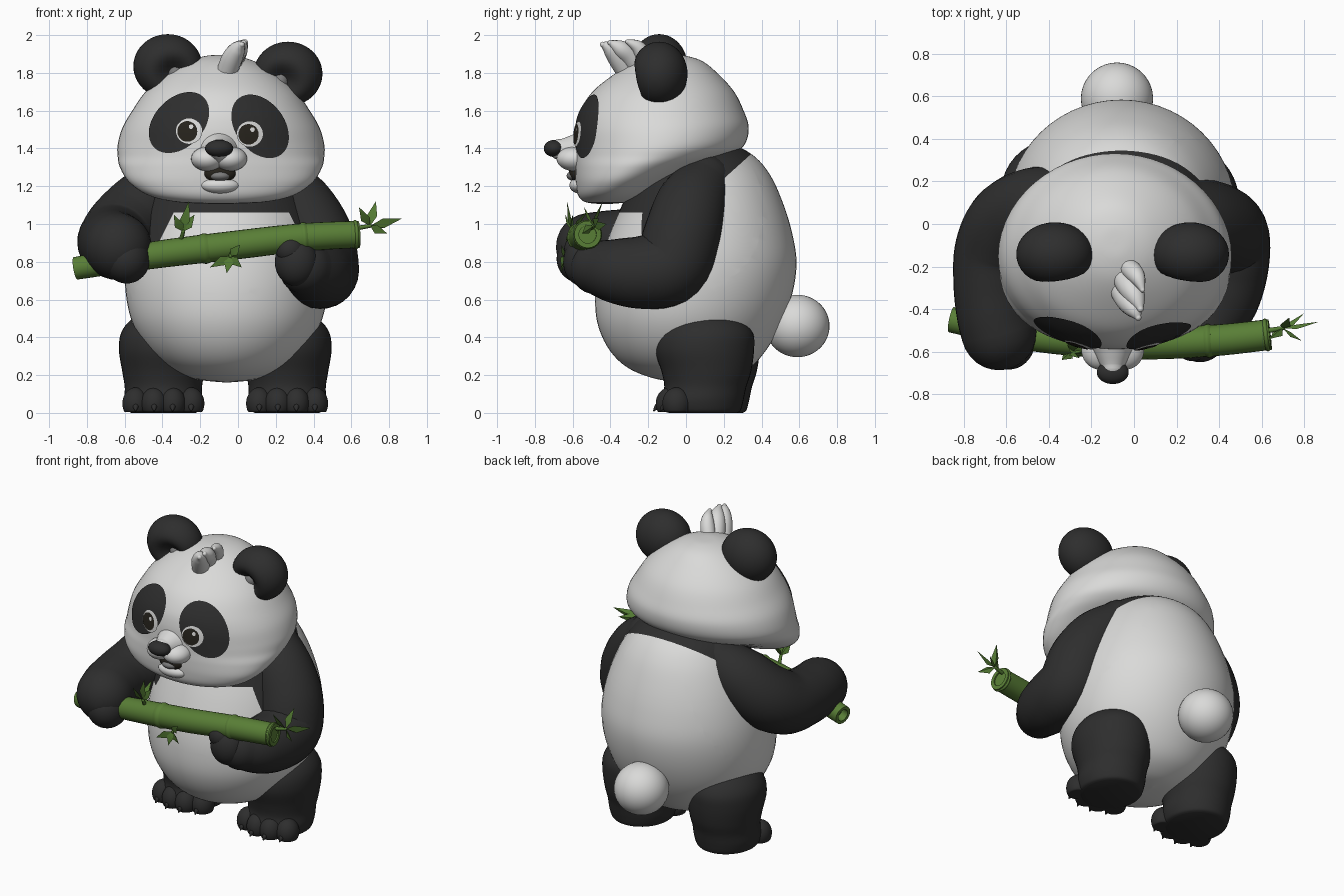
import bpy, bmesh, math
from mathutils import Vector
from mathutils.bvhtree import BVHTree

if "Cube" in bpy.data.objects:
    bpy.data.objects.remove(bpy.data.objects["Cube"])


def material(name, r, g, b):
    m = bpy.data.materials.new(name)
    m.diffuse_color = (r, g, b, 1)
    m.use_nodes = True
    m.node_tree.nodes["Principled BSDF"].inputs["Base Color"].default_value = m.diffuse_color
    return m


WHITE = material("white fur", 0.70, 0.70, 0.69)
BLACK = material("black fur", 0.027, 0.027, 0.027)
GREY = material("inner grey", 0.20, 0.20, 0.20)
GREEN = material("bamboo green", 0.10, 0.21, 0.037)
LEAF = material("leaf green", 0.085, 0.19, 0.032)
IRIS = material("dark iris", 0.02, 0.017, 0.012)


def finish(name, bm, *mats, angle=50):
    bmesh.ops.recalc_face_normals(bm, faces=bm.faces)
    me = bpy.data.meshes.new(name)
    bm.to_mesh(me)
    bm.free()
    ob = bpy.data.objects.new(name, me)
    bpy.context.collection.objects.link(ob)
    for m in mats:
        me.materials.append(m)
    bpy.ops.object.select_all(action='DESELECT')
    ob.select_set(True)
    bpy.context.view_layer.objects.active = ob
    bpy.ops.object.shade_smooth_by_angle(angle=math.radians(angle))
    return ob


def smooth_points(pts, n=6):
    """Catmull-Rom through tuples of any length."""
    p = [pts[0]] + list(pts) + [pts[-1]]
    out = []
    for i in range(1, len(p) - 2):
        for k in range(n):
            t = k / n
            out.append([0.5 * (2 * b + (c - a) * t + (2 * a - 5 * b + 4 * c - d) * t * t
                               + (3 * b - a - 3 * c + d) * t ** 3)
                        for a, b, c, d in zip(p[i - 1], p[i], p[i + 1], p[i + 2])])
    return out + [list(pts[-1])]


def skin(rings):
    """Mesh through a list of vertex rings, closed at both ends."""
    bm = bmesh.new()
    vr = [[bm.verts.new(co) for co in ring] for ring in rings]
    n = len(vr[0])
    for a, b in zip(vr, vr[1:]):
        for i in range(n):
            bm.faces.new((a[i], a[(i + 1) % n], b[(i + 1) % n], b[i]))
    bm.faces.new(vr[0])
    bm.faces.new(vr[-1])
    return bm


def loft(cx, rows, seg=56):
    """Rows of (z, half width, front y, back y) stacked upwards."""
    rings = []
    for z, rx, y0, y1 in smooth_points(rows):
        rx, ry, cy = max(rx, 0.002), max((y1 - y0) / 2, 0.002), (y0 + y1) / 2
        rings.append([(cx + rx * math.cos(2 * math.pi * i / seg),
                       cy + ry * math.sin(2 * math.pi * i / seg), z) for i in range(seg)])
    return skin(rings)


ROUND = [(math.sin(a * math.pi / 14), math.cos(a * math.pi / 14)) for a in range(1, 7)] + [(1, 0.03)]


def tube(name, pts, mat, head=ROUND, tail=ROUND, seg=28):
    """Round limb along points (x, y, z, radius) with end profiles of (offset, scale)."""
    s = smooth_points(pts)
    c = [Vector(p[:3]) for p in s]
    tan = [(c[min(i + 1, len(c) - 1)] - c[max(i - 1, 0)]).normalized() for i in range(len(c))]
    st = [(p, t, q[3]) for p, t, q in zip(c, tan, s)]
    r0, r1 = s[0][3], s[-1][3]
    st = ([(c[0] - tan[0] * o * r0, tan[0], r0 * k) for o, k in reversed(head)] + st
          + [(c[-1] + tan[-1] * o * r1, tan[-1], r1 * k) for o, k in tail])
    n, rings = st[0][1].orthogonal(), []
    for p, t, r in st:
        n = (n - t * n.dot(t)).normalized()
        b = t.cross(n)
        rings.append([p + (n * math.cos(2 * math.pi * i / seg) + b * math.sin(2 * math.pi * i / seg)) * r
                      for i in range(seg)])
    return finish(name, skin(rings), mat)


def ball(name, c, r, mat, dent=None):
    """Ellipsoid resting above the ground, with an optional hollow in its front."""
    bm = bmesh.new()
    bmesh.ops.create_uvsphere(bm, u_segments=36, v_segments=24, radius=1)
    for v in bm.verts:
        if dent and v.co.y < 0:
            d = (v.co.x - dent[0]) ** 2 + (v.co.z - dent[1]) ** 2
            v.co.y += 0.7 * math.exp(-d / 0.2) * -v.co.y
        v.co = Vector((c[i] + v.co[i] * r[i] for i in range(3)))
        v.co.z = max(v.co.z, 0.004)
    return finish(name, bm, mat, angle=80)


# Torso: white with a black shoulder yoke, cut along the colour borders
bm = loft(-0.06, [(0.16, 0, 0, 0.1), (0.18, 0.17, -0.16, 0.22), (0.24, 0.31, -0.31, 0.34), (0.34, 0.42, -0.41, 0.43),
                  (0.48, 0.50, -0.47, 0.51), (0.64, 0.535, -0.48, 0.565), (0.8, 0.535, -0.455, 0.585),
                  (0.96, 0.505, -0.40, 0.56), (1.12, 0.45, -0.33, 0.51), (1.26, 0.38, -0.27, 0.445),
                  (1.36, 0.30, -0.22, 0.36), (1.42, 0.16, -0.1, 0.24), (1.43, 0, 0.05, 0.07)])
for co, no in (((0, 0, 1.06), (0, 0, 1)), ((0, 0, 1.06), (0, -0.9, 1)),
               ((0.28, 0, 1.04), (2, 0, 1)), ((-0.35, 0, 1.04), (-2, 0, 1))):
    bmesh.ops.bisect_plane(bm, geom=bm.verts[:] + bm.edges[:] + bm.faces[:], plane_co=co, plane_no=no)
for f in bm.faces:
    m = f.calc_center_median()
    flank = m.y < 0.1 and m.z > 0.9 and (m.z + 2 * m.x > 1.6 or m.z - 2 * m.x > 1.74)
    f.material_index = int(flank or m.z > 1.06 + 0.9 * max(0, m.y))
finish("torso", bm, WHITE, BLACK)
ball("tail", (-0.08, 0.59, 0.46), (0.17, 0.17, 0.165), WHITE)

# Head
bm = loft(-0.09, [(1.105, 0, -0.44, -0.42), (1.115, 0.22, -0.53, -0.32), (1.15, 0.38, -0.57, -0.22),
                  (1.22, 0.485, -0.585, -0.09), (1.3, 0.535, -0.59, 0.09), (1.36, 0.547, -0.59, 0.235),
                  (1.42, 0.547, -0.59, 0.31), (1.51, 0.522, -0.585, 0.332), (1.6, 0.47, -0.56, 0.305),
                  (1.7, 0.40, -0.495, 0.255), (1.79, 0.30, -0.385, 0.175), (1.86, 0.18, -0.27, 0.09),
                  (1.89, 0.08, -0.17, 0.0), (1.895, 0, -0.09, -0.08)])
bmesh.ops.recalc_face_normals(bm, faces=bm.faces)
bm.normal_update()
head_tree = BVHTree.FromBMesh(bm)
finish("head", bm, WHITE)


def decal(name, cx, cz, a, b, tilt, mat, lift):
    """Ellipse laid on the front of the head."""
    bm = bmesh.new()
    co, si, n, m = math.cos(tilt), math.sin(tilt), 48, 8
    rows = []
    for j in range(m + 1):
        row = []
        for i in range(n):
            k, t = max(j, 0.02) / m, 2 * math.pi * i / n
            u, w = a * k * math.cos(t), b * k * math.sin(t)
            x, z = cx + u * co - w * si, cz + u * si + w * co
            hit, no, _, _ = head_tree.ray_cast(Vector((x, -2, z)), Vector((0, 1, 0)))
            row.append(bm.verts.new(hit + no * lift * (1 if no.y < 0 else -1)))
        rows.append(row)
    for p, q in zip(rows, rows[1:]):
        for i in range(n):
            bm.faces.new((p[i], p[(i + 1) % n], q[(i + 1) % n], q[i]))
    ob = finish(name, bm, mat)
    if sum(p.normal.y for p in ob.data.polygons) > 0:
        ob.data.flip_normals()


# Eye patches and eyes
for side, px, pz, tilt, ex, ez in (("left", -0.31, 1.535, 0.8, -0.256, 1.49), ("right", 0.115, 1.515, -0.93, 0.06, 1.475)):
    decal(side + "_eye_patch", px, pz, 0.185, 0.128, tilt, BLACK, 0.006)
    decal(side + "_eye_white", ex, ez, 0.068, 0.066, 0, WHITE, 0.011)
    decal(side + "_eye_iris", ex - 0.008, ez - 0.002, 0.052, 0.053, 0, IRIS, 0.015)
    decal(side + "_eye_glint", ex + 0.012, ez + 0.022, 0.012, 0.012, 0, WHITE, 0.019)

# Muzzle, nose, mouth
tube("muzzle", [(-0.1, -0.5, 1.385, 0.14), (-0.1, -0.57, 1.385, 0.105), (-0.1, -0.63, 1.39, 0.075),
                (-0.1, -0.67, 1.395, 0.055)], WHITE)
for side, k in (("left", -1), ("right", 1)):
    ball(side + "_muzzle_cheek", (-0.1 + k * 0.06, -0.59, 1.345), (0.088, 0.095, 0.065), WHITE)
ball("nose", (-0.1, -0.698, 1.40), (0.075, 0.055, 0.045), BLACK)
ball("mouth", (-0.095, -0.575, 1.268), (0.085, 0.045, 0.05), IRIS)
ball("tongue", (-0.095, -0.58, 1.255), (0.058, 0.052, 0.03), GREY)
ball("lower_lip", (-0.095, -0.555, 1.205), (0.105, 0.062, 0.045), WHITE)

# Ears, hollowed at the front
for side, x, z, k in (("left", -0.372, 1.835, 0.2), ("right", 0.265, 1.795, -0.2)):
    ball(side + "_ear", (x, -0.142, z), (0.182, 0.15, 0.17), BLACK, dent=(k, -0.25))
    ball(side + "_inner_ear", (x + k * 0.2, -0.15, z - 0.04), (0.052, 0.075, 0.062), GREY)

# Hair tuft
for i, pts in enumerate(([(-0.06, -0.31, 1.80, 0.055), (-0.03, -0.36, 1.88, 0.055), (0.0, -0.405, 1.93, 0.04), (0.02, -0.44, 1.95, 0.015)],
                         [(-0.05, -0.25, 1.82, 0.055), (-0.02, -0.30, 1.89, 0.055), (0.01, -0.35, 1.93, 0.045), (0.03, -0.40, 1.96, 0.015)],
                         [(-0.03, -0.2, 1.84, 0.045), (0.0, -0.23, 1.90, 0.045), (0.02, -0.26, 1.94, 0.035), (0.04, -0.31, 1.965, 0.012)])):
    tube(f"hair_lock_{i}", pts, WHITE, seg=14)

# Arms and paws
tube("left_arm", [(-0.32, 0.12, 1.22, 0.15), (-0.46, 0.08, 1.12, 0.19), (-0.58, 0.0, 1.0, 0.205),
                  (-0.645, -0.13, 0.92, 0.2), (-0.665, -0.28, 0.90, 0.185), (-0.655, -0.42, 0.89, 0.18),
                  (-0.635, -0.51, 0.88, 0.178)], BLACK)
ball("left_paw", (-0.59, -0.55, 0.815), (0.125, 0.135, 0.13), BLACK)
tube("right_arm", [(0.2, 0.1, 1.22, 0.15), (0.31, 0.03, 1.10, 0.19), (0.40, -0.02, 0.94, 0.205),
                   (0.435, -0.08, 0.78, 0.205), (0.435, -0.22, 0.745, 0.195), (0.41, -0.36, 0.75, 0.175),
                   (0.36, -0.47, 0.77, 0.145)], BLACK)
ball("right_paw", (0.31, -0.545, 0.80), (0.115, 0.105, 0.13), BLACK)
ball("right_fingers", (0.275, -0.58, 0.865), (0.075, 0.065, 0.075), BLACK)

# Legs with toes and claws
for side, cx, dy in (("left", -0.395, 0.03), ("right", 0.26, 0.0)):
    rows = [(0.0, 0.17, -0.09, 0.27), (0.015, 0.19, -0.12, 0.29), (0.07, 0.205, -0.13, 0.305), (0.14, 0.205, -0.115, 0.32),
            (0.22, 0.218, -0.13, 0.345), (0.33, 0.235, -0.165, 0.36), (0.42, 0.225, -0.155, 0.355),
            (0.49, 0.175, -0.10, 0.30), (0.535, 0.09, 0.0, 0.2), (0.545, 0, 0.09, 0.11)]
    bm = loft(cx, [(z, r, a + dy, b + dy) for z, r, a, b in rows], seg=40)
    finish(side + "_leg", bm, BLACK)
    for i in range(4):
        x = cx + (i - 1.5) * 0.098
        y = dy - (0.085 if i in (1, 2) else 0.05)
        ball(f"{side}_toe_{i}", (x, y, 0.05), (0.07, 0.075, 0.085), BLACK)
        tube(f"{side}_claw_{i}", [(x, y - 0.05, 0.04, 0.022), (x, y - 0.07, 0.03, 0.015), (x, y - 0.085, 0.012, 0.004)],
             BLACK, seg=10)

# Bamboo stick with hollow ends and raised joints
stick = [(-0.86, -0.45, 0.765, 0.06), (-0.45, -0.53, 0.835, 0.072), (0, -0.56, 0.89, 0.076),
         (0.35, -0.55, 0.93, 0.074), (0.64, -0.52, 0.945, 0.072)]
tube("bamboo_stick", stick, GREEN, head=[(0, 0.65), (-0.8, 0.6)], tail=[(0, 0.65), (-1, 0.6)], seg=24)
path = smooth_points(stick, 20)
for i, k in enumerate((32, 60, 78)):
    ring = [path[k + d][:3] + [path[k][3] + e] for d, e in ((-1, 0), (0, 0.006), (1, 0))]
    tube(f"bamboo_joint_{i}", ring, GREEN, head=[(0, 0.9)], tail=[(0, 0.9)], seg=24)


def leaf(name, base, tip, w):
    """Folded pointed leaf."""
    a, b = Vector(base), Vector(tip)
    d = b - a
    s = d.cross(Vector((0.2, 1, 0.3))).normalized() * w
    up = d.cross(s).normalized() * w * 0.4
    bm = bmesh.new()
    v = [bm.verts.new(p) for p in (a, a + d * 0.4 + s + up, b, a + d * 0.4 - s + up, a + d * 0.4 - up * 0.5)]
    for i in range(4):
        bm.faces.new((v[i], v[(i + 1) % 4], v[4]))
    bm.faces.new((v[3], v[2], v[1]))
    bm.faces.new((v[3], v[1], v[0]))
    finish(name, bm, LEAF)


# Leaf sprigs: twig root, leaf joint, leaf tips
sprigs = [((0.64, -0.50, 0.98), (0.70, -0.49, 0.99), [(0.73, -0.44, 1.12), (0.64, -0.54, 1.09), (0.87, -0.46, 1.03), (0.79, -0.55, 0.95), (0.80, -0.42, 1.0)]),
          ((-0.30, -0.57, 0.92), (-0.29, -0.60, 0.96), [(-0.26, -0.63, 1.12), (-0.34, -0.64, 1.05), (-0.23, -0.60, 1.05), (-0.28, -0.52, 1.07)]),
          ((-0.03, -0.60, 0.86), (-0.04, -0.64, 0.83), [(-0.15, -0.66, 0.77), (-0.06, -0.66, 0.74), (0.02, -0.66, 0.77), (0.01, -0.66, 0.89)])]
for i, (root, joint, tips) in enumerate(sprigs):
    tube(f"twig_{i}", [(*root, 0.012), (*joint, 0.01)], LEAF, seg=8)
    for j, tip in enumerate(tips):
        leaf(f"leaf_{i}_{j}", joint, tip, 0.026)
